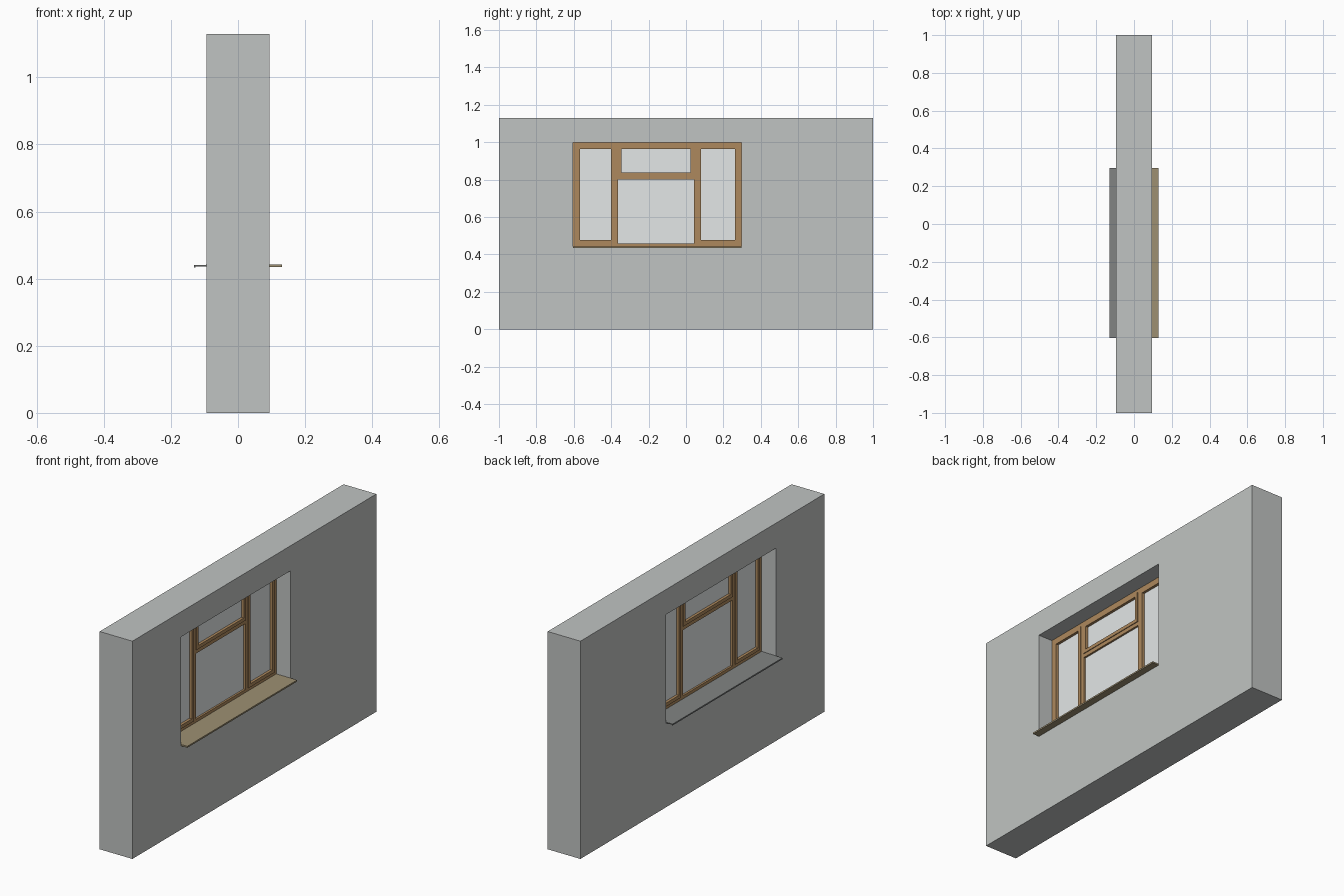
import bpy
import bmesh

cube = bpy.data.objects.get("Cube")
if cube:
    bpy.data.objects.remove(cube, do_unlink=True)


def material(name, rgb):
    mat = bpy.data.materials.new(name)
    mat.use_nodes = True
    mat.diffuse_color = (*rgb, 1)
    mat.node_tree.nodes["Principled BSDF"].inputs["Base Color"].default_value = (*rgb, 1)
    return mat


PLASTER = material("grey plaster", (0.53, 0.55, 0.54))
WOOD = material("brown wood", (0.42, 0.25, 0.11))
BOARD = material("tan board", (0.34, 0.28, 0.17))
METAL = material("grey metal", (0.22, 0.23, 0.225))
GLASS = material("pale glass", (0.85, 0.88, 0.88))


def finish(name, bm, mat):
    bmesh.ops.recalc_face_normals(bm, faces=bm.faces[:])
    mesh = bpy.data.meshes.new(name)
    bm.to_mesh(mesh)
    bm.free()
    mesh.materials.append(mat)
    obj = bpy.data.objects.new(name, mesh)
    bpy.context.collection.objects.link(obj)
    return obj


def corners(rect):
    y0, y1, z0, z1 = rect
    return [(y0, z0), (y1, z0), (y1, z1), (y0, z1)]


def ring(name, outer, inner, x0, x1, mat):
    """Rectangular frame in the YZ plane, with depth along X."""
    bm = bmesh.new()
    loops = [[bm.verts.new((x, y, z)) for y, z in corners(rect)]
             for rect, x in ((outer, x0), (outer, x1), (inner, x1), (inner, x0))]
    for a, b in zip(loops, loops[1:] + loops[:1]):
        for i in range(4):
            j = (i + 1) % 4
            bm.faces.new((a[i], a[j], b[j], b[i]))
    return finish(name, bm, mat)


def prism(name, profile, y0, y1, mat):
    """Extrude an XZ profile along Y."""
    bm = bmesh.new()
    face = bm.faces.new([bm.verts.new((x, y0, z)) for x, z in profile])
    moved = bmesh.ops.extrude_face_region(bm, geom=[face])["geom"]
    bmesh.ops.translate(bm, vec=(0, y1 - y0, 0),
                        verts=[v for v in moved if isinstance(v, bmesh.types.BMVert)])
    return finish(name, bm, mat)


def box(name, x0, x1, rect, mat):
    y0, y1, z0, z1 = rect
    return prism(name, [(x0, z0), (x1, z0), (x1, z1), (x0, z1)], y0, y1, mat)


def inset(rect, d):
    y0, y1, z0, z1 = rect
    return (y0 + d, y1 - d, z0 + d, z1 - d)


# Wall with a rectangular opening
LEFT, RIGHT, SILL, HEAD = -0.603, 0.297, 0.435, 1.0
WALL = 0.094
ring("wall", (-1, 1, 0, 1.13), (LEFT, RIGHT, SILL, HEAD), -WALL, WALL, PLASTER)

# Fixed frame, two mullions and a transom
D = 0.012
F = 0.018
BASE = 0.441
frame = (LEFT, RIGHT, BASE, HEAD)
ring("window_frame", frame, inset(frame, F), -D, D, WOOD)
z0, z1 = BASE + F, HEAD - F
M = 0.01
mullions = (-0.373, 0.053)
for side, y in zip(("front", "back"), mullions):
    box(side + "_mullion", -D, D, (y - M, y + M, z0, z1), WOOD)
ya, yb = mullions[0] + M, mullions[1] - M
T0, T1 = 0.80, 0.82
box("transom", -D, D, (ya, yb, T0, T1), WOOD)

# Opening sashes, each with a pane
bays = {"front": (LEFT + F, mullions[0] - M, z0, z1),
        "back": (mullions[1] + M, RIGHT - F, z0, z1),
        "top": (ya, yb, T1, z1)}
for side, bay in bays.items():
    ring(side + "_sash", bay, inset(bay, 0.018), -D - 0.004, D + 0.004, WOOD)
    box(side + "_pane", -0.002, 0.002, inset(bay, 0.016), GLASS)
box("fixed_pane", -0.002, 0.002, (ya, yb, z0, T0), GLASS)

# Inner board and outer metal sill with a drip edge
EDGE = 0.131
box("inner_sill", 0, EDGE, (LEFT, RIGHT, SILL, 0.443), BOARD)
prism("outer_sill",
      [(0, SILL), (-EDGE + 0.004, 0.437), (-EDGE + 0.004, 0.434),
       (-EDGE, 0.434), (-EDGE, 0.441), (0, 0.443)],
      LEFT, RIGHT, METAL)
